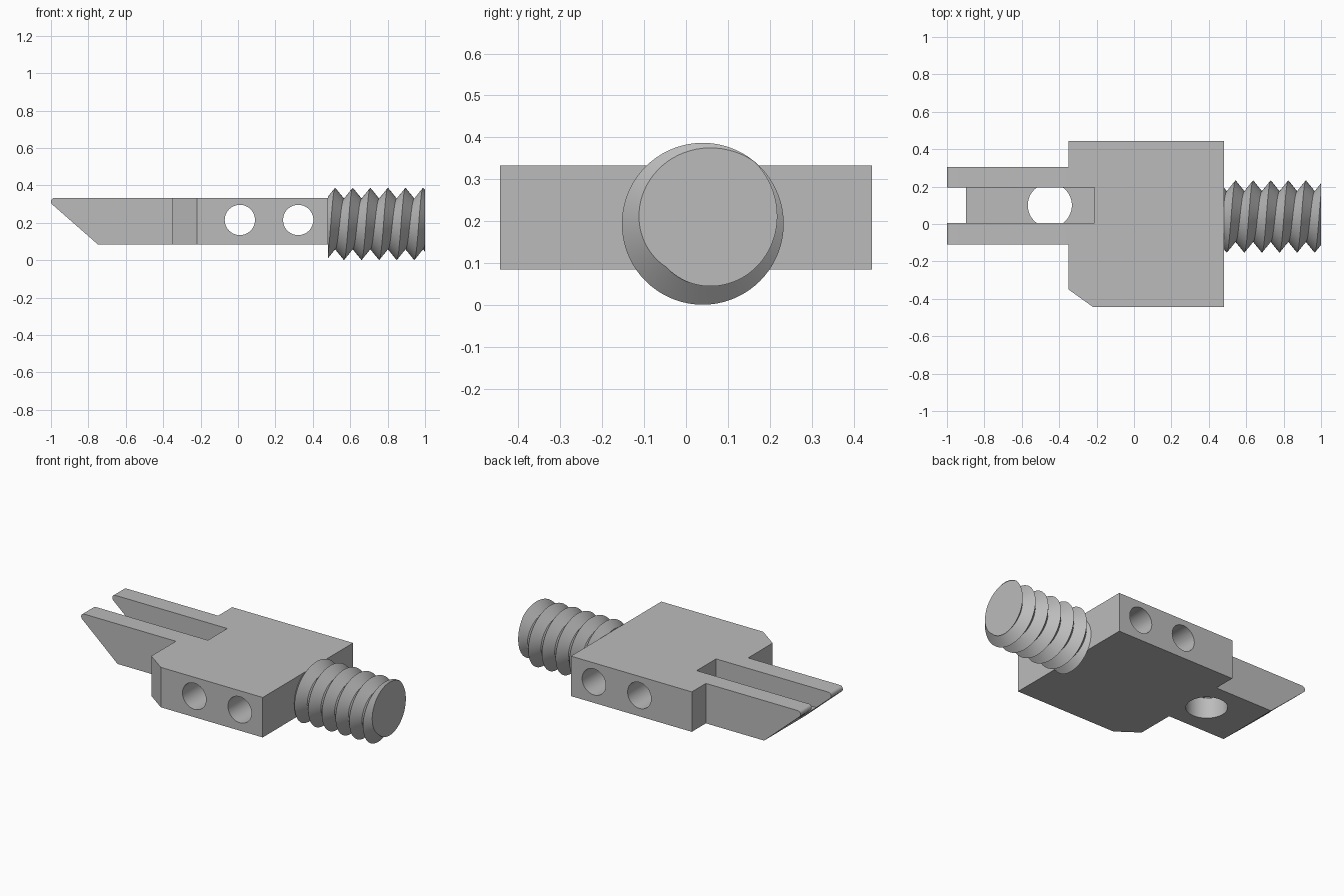
import bpy, bmesh
from math import cos, sin, pi, radians
from mathutils import Vector

if "Cube" in bpy.data.objects:
    bpy.data.objects.remove(bpy.data.objects["Cube"], do_unlink=True)

steel = bpy.data.materials.new("grey_steel")
steel.use_nodes = True
GREY = (0.5, 0.5, 0.5, 1)
steel.diffuse_color = GREY
steel.node_tree.nodes["Principled BSDF"].inputs["Base Color"].default_value = GREY

BOTTOM, TOP, SHOULDER, FLOOR = 0.085, 0.333, 0.48, 0.215


def finish(name, bm):
    """Turn a bmesh into a linked object with the steel material."""
    bmesh.ops.recalc_face_normals(bm, faces=bm.faces)
    mesh = bpy.data.meshes.new(name)
    bm.to_mesh(mesh)
    bm.free()
    obj = bpy.data.objects.new(name, mesh)
    obj.data.materials.append(steel)
    bpy.context.collection.objects.link(obj)
    return obj


def prism(name, points, direction):
    """Extrude a closed outline along a direction."""
    bm = bmesh.new()
    face = bm.faces.new([bm.verts.new(p) for p in points])
    new = bmesh.ops.extrude_face_region(bm, geom=[face])["geom"]
    verts = [g for g in new if isinstance(g, bmesh.types.BMVert)]
    bmesh.ops.translate(bm, verts=verts, vec=Vector(direction))
    return finish(name, bm)


def combine(target, tool, operation):
    """Apply a boolean and remove the tool."""
    mod = target.modifiers.new(operation.lower(), 'BOOLEAN')
    mod.operation, mod.solver, mod.object = operation, 'EXACT', tool
    bpy.context.view_layer.objects.active = target
    bpy.ops.object.modifier_apply(modifier=mod.name)
    bpy.data.objects.remove(tool, do_unlink=True)


def circle(radius, steps=48):
    return [(radius * cos(2 * pi * i / steps), radius * sin(2 * pi * i / steps))
            for i in range(steps)]


# Block with one chamfered corner
H = 0.443
outline = [(SHOULDER, -H), (SHOULDER, H), (-0.35, H), (-0.35, -0.35), (-0.22, -H)]
body = prism("body", [(x, y, BOTTOM) for x, y in outline], (0, 0, TOP - BOTTOM))

# Forked tongue with a sloped underside and rounded tip
tip = [(-0.98 + 0.02 * cos(radians(a)), 0.313 + 0.02 * sin(radians(a)))
       for a in range(90, 231, 14)]
side = [(-0.75, BOTTOM), (-0.1, BOTTOM), (-0.1, TOP)] + tip
tongue = prism("tongue", [(x, -0.11, z) for x, z in side], (0, 0.415, 0))
combine(body, tongue, 'UNION')

# Slot between the prongs
slot = prism("slot_cutter", [(-1.2, 0.005, FLOOR), (-0.21, 0.005, FLOOR),
                             (-0.21, 0.195, FLOOR), (-1.2, 0.195, FLOOR)], (0, 0, 0.5))
combine(body, slot, 'DIFFERENCE')

# Upright hole below the slot
hole = prism("hole_cutter", [(-0.45 + a, 0.1 + b, -0.1) for a, b in circle(0.118)],
             (0, 0, FLOOR + 0.101))
combine(body, hole, 'DIFFERENCE')

# Two cross holes through the block
for x in (0.01, 0.322):
    hole = prism("hole_cutter", [(x + a, -1, 0.215 + b) for a, b in circle(0.081)],
                 (0, 2, 0))
    combine(body, hole, 'DIFFERENCE')

# Helical V thread, swept past both ends and trimmed flat
PITCH, CREST, ROOT, STEPS = 0.094, 0.193, 0.135, 72
bm = bmesh.new()
columns = []
for i in range(STEPS + 1):
    angle = 2 * pi * i / STEPS
    column = []
    for k in range(-16, 6):
        r = ROOT if k % 2 else CREST
        x = 1 - PITCH * (i / STEPS - 50 / 360) + k * PITCH / 2
        column.append(bm.verts.new((x, 0.04 + r * cos(angle), 0.194 + r * sin(angle))))
    columns.append(column)
for a, b in zip(columns, columns[1:]):
    for k in range(len(a) - 1):
        bm.faces.new((a[k], a[k + 1], b[k + 1], b[k]))
bmesh.ops.remove_doubles(bm, verts=bm.verts, dist=0.0001)
for x, normal in ((SHOULDER, -1), (1, 1)):
    cut = bmesh.ops.bisect_plane(bm, geom=bm.verts[:] + bm.edges[:] + bm.faces[:],
                                 plane_co=(x, 0, 0), plane_no=(normal, 0, 0),
                                 clear_outer=True)["geom_cut"]
    rim = [g for g in cut if isinstance(g, bmesh.types.BMEdge)]
    bmesh.ops.edgeloop_fill(bm, edges=rim)
thread = finish("threaded_stud", bm)

# Smooth the round surfaces, keep the edges crisp
bpy.ops.object.select_all(action='DESELECT')
for obj in (body, thread):
    obj.select_set(True)
bpy.context.view_layer.objects.active = body
bpy.ops.object.shade_smooth_by_angle(angle=radians(30))
